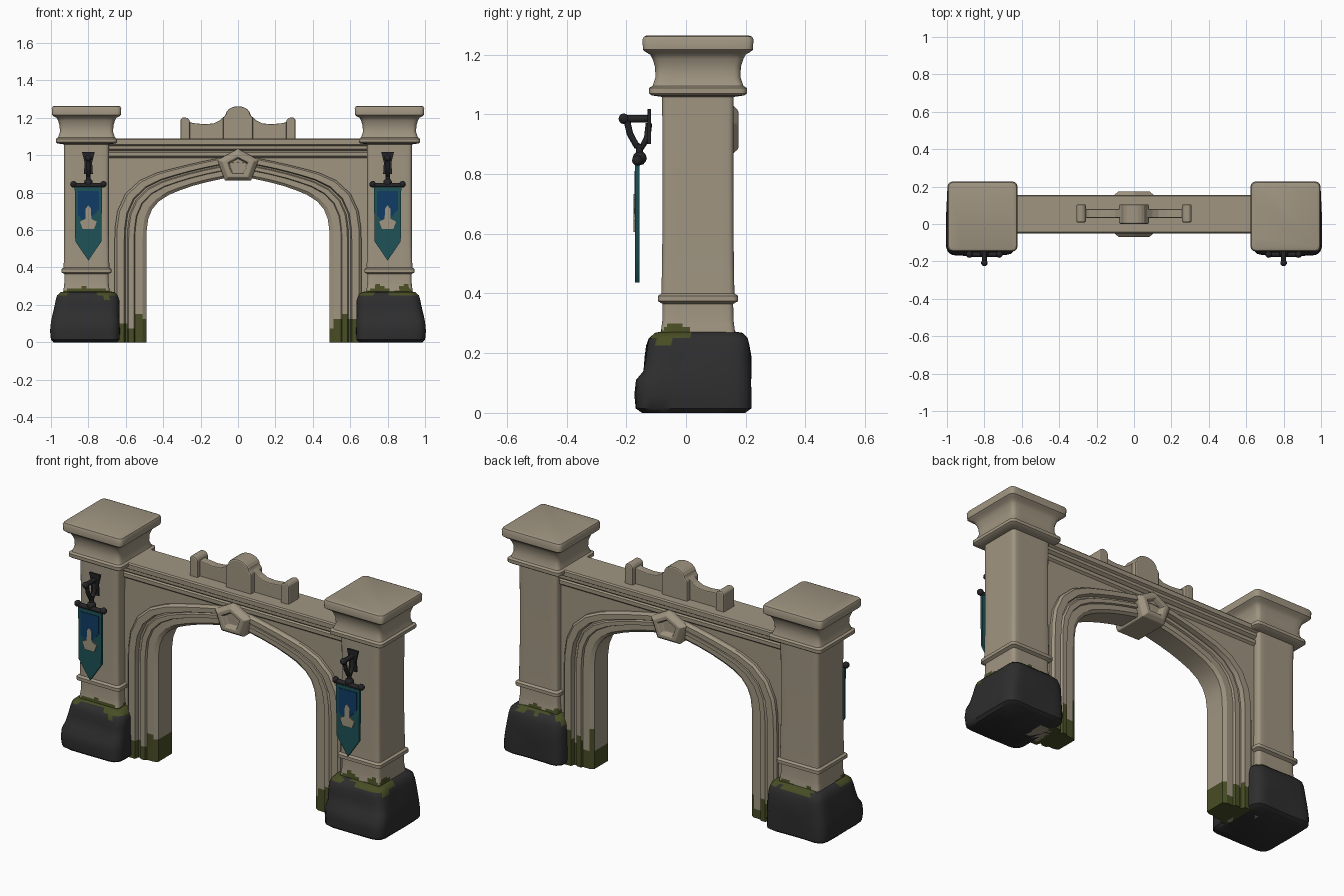
import bpy, bmesh, math
from mathutils import Vector, noise

cube = bpy.data.objects.get("Cube")
if cube:
    bpy.data.objects.remove(cube)


def material(name, r, g, b):
    m = bpy.data.materials.new(name)
    m.use_nodes = True
    m.diffuse_color = (r, g, b, 1)
    node = m.node_tree.nodes["Principled BSDF"]
    node.inputs["Base Color"].default_value = (r, g, b, 1)
    node.inputs["Roughness"].default_value = 0.9
    return m


STONE = material("warm stone", 0.35, 0.30, 0.22)
ROCK = material("dark rock", 0.027, 0.027, 0.028)
MOSS = material("moss green", 0.065, 0.075, 0.018)
IRON = material("black iron", 0.018, 0.018, 0.02)
TEAL = material("teal cloth", 0.013, 0.085, 0.095)
BLUE = material("deep blue", 0.005, 0.045, 0.13)


def finish(bm, name, mats, rule=None, bevel=0, angle=35):
    """Turn a bmesh into a shaded object, colouring faces by a rule."""
    bmesh.ops.recalc_face_normals(bm, faces=bm.faces)
    if rule:
        for f in bm.faces:
            f.material_index = int(rule(f.calc_center_median()))
    me = bpy.data.meshes.new(name)
    bm.to_mesh(me)
    bm.free()
    for m in mats:
        me.materials.append(m)
    ob = bpy.data.objects.new(name, me)
    bpy.context.collection.objects.link(ob)
    bpy.ops.object.select_all(action='DESELECT')
    ob.select_set(True)
    bpy.context.view_layer.objects.active = ob
    if bevel:
        mod = ob.modifiers.new("soft edges", 'BEVEL')
        mod.width, mod.segments, mod.limit_method = bevel, 2, 'ANGLE'
    else:
        bpy.ops.object.shade_smooth_by_angle(angle=math.radians(angle))
    return ob


def skin(loops, closed=True):
    """Bridge equal-length vertex loops and cap both ends."""
    bm = bmesh.new()
    rows = [[bm.verts.new(p) for p in loop] for loop in loops]
    for a, b in zip(rows, rows[1:]):
        for i in range(len(a)):
            j = (i + 1) % len(a)
            bm.faces.new((a[i], a[j], b[j], b[i]))
    bm.faces.new(rows[0])
    bm.faces.new(rows[-1])
    return bm


def prism(name, pts, layers, mat, cx=0, sx=1, bevel=0.0):
    """Outline in x and z carried through (y, scale) layers."""
    mx = sum(p[0] for p in pts) / len(pts)
    mz = sum(p[1] for p in pts) / len(pts)
    loops = [[(cx + sx * (mx + (x - mx) * k), y, mz + (z - mz) * k) for x, z in pts]
             for y, k in layers]
    return finish(skin(loops), name, [mat], bevel=bevel)


def rounded_ring(z, x0, x1, y0, y1, r, n=8):
    """Rounded rectangle with n spans along each side."""
    out = []
    corners = [(x1 - r, y1 - r), (x0 + r, y1 - r), (x0 + r, y0 + r), (x1 - r, y0 + r)]
    for q, (cx, cy) in enumerate(corners):
        arc = [Vector((cx + r * math.cos(a), cy + r * math.sin(a), z))
               for a in (math.pi / 2 * (q + t / 3) for t in range(4))]
        nx, ny = corners[(q + 1) % 4]
        a = math.pi / 2 * (q + 1)
        end = Vector((nx + r * math.cos(a), ny + r * math.sin(a), z))
        out += arc + [arc[-1].lerp(end, t / n) for t in range(1, n)]
    return out


def wave(p, freq=9):
    return noise.noise(Vector(p) * freq)


def mossy_side(c, s):
    """Moss avoids the outer rear of each pillar."""
    return not (s * c.x > 0.9 and c.y > 0.02)


def pillar(s, side):
    cx = s * 0.81

    def loft(name, sections, r, mats, rule=None, rough=0):
        loops = []
        for z, x0, x1, y0, y1 in sections:
            ring = rounded_ring(z, x0, x1, y0, y1, r)
            for p in ring:
                if rough:
                    k = 1 - rough * (0.5 + wave(p, 7))
                    p.x, p.y = p.x * k, 0.03 + (p.y - 0.03) * k
            loops.append([(cx + s * p.x, p.y, p.z) for p in ring])
        return finish(skin(loops), side + name, mats, rule, angle=40)

    def sq(z, h):
        return (z, -h, h, 0.04 - h, 0.04 + h)

    # rough foundation boulder, bulging at the lower front
    loft("_base_rock", [
        (0, -.165, .175, -.15, .20), (.015, -.18, .19, -.17, .22), (.06, -.183, .194, -.172, .222),
        (.11, -.182, .19, -.168, .222), (.14, -.18, .185, -.145, .222), (.19, -.178, .175, -.138, .22),
        (.225, -.176, .168, -.133, .215), (.25, -.168, .16, -.125, .208), (.268, -.15, .14, -.105, .19),
        (.275, -.11, .1, -.07, .15)], 0.05, [ROCK, MOSS],
        lambda c: c.z > 0.25 + 0.04 * wave(c, 14) and mossy_side(c, s), 0.03)
    # shaft with plinth, moss creeping up its foot
    low = [sq(.24 + .012 * i, .128 - .0015 * i) for i in range(7)]
    loft("_shaft", low + [sq(.365, .118), sq(.374, .134), sq(.392, .134), sq(.40, .122),
                          sq(.6, .119), sq(.9, .119), sq(1.08, .12)], 0.018, [STONE, MOSS],
         lambda c: c.z < 0.285 + 0.04 * wave(c, 14) and mossy_side(c, s))
    # moulded capital and slab
    loft("_capital", [sq(1.058, .12), sq(1.063, .155), sq(1.07, .164), sq(1.088, .164), sq(1.095, .152),
                      sq(1.125, .142), sq(1.16, .144), sq(1.185, .152), sq(1.2, .16), sq(1.208, .175),
                      sq(1.216, .184), sq(1.25, .186), sq(1.26, .181), sq(1.264, .17)], 0.022, [STONE])


# hanging banner and its iron bracket
def tube(name, pts, radius):
    cu = bpy.data.curves.new(name, 'CURVE')
    cu.dimensions, cu.bevel_depth, cu.bevel_resolution = '3D', radius, 2
    cu.use_fill_caps = True
    sp = cu.splines.new('POLY')
    sp.points.add(len(pts) - 1)
    for q, p in zip(sp.points, pts):
        q.co = (*p, 1)
    cu.materials.append(IRON)
    bpy.context.collection.objects.link(bpy.data.objects.new(name, cu))


def ball(name, loc, r):
    bm = bmesh.new()
    bmesh.ops.create_icosphere(bm, subdivisions=2, radius=r)
    bmesh.ops.translate(bm, verts=bm.verts, vec=loc)
    finish(bm, name, [IRON])


def banner(s, side):
    cx = s * 0.80
    prism(side + "_banner_cloth", [(-.073, .83), (.073, .83), (.07, .54), (0, .437), (-.07, .54)],
          [(-.17, 1), (-.156, 1)], TEAL, cx)
    prism(side + "_banner_field", [(-.056, .81), (.056, .81), (.056, .71), (.02, .67), (-.02, .64), (-.056, .68)],
          [(-.173, 1), (-.169, 1)], BLUE, cx)
    prism(side + "_banner_emblem", [(-.014, .715), (0, .733), (.014, .715), (.016, .66), (.045, .645),
                                    (.03, .605), (-.03, .605), (-.045, .645), (-.016, .66)],
          [(-.176, 1), (-.169, 1)], STONE, cx)
    tube(side + "_banner_rod", [(cx - .087, -.163, .84), (cx + .087, -.163, .84)], 0.013)
    for e in (-1, 1):
        ball(side + "_rod_end", (cx + e * .08, -.163, .845), 0.018)
    ball(side + "_hanging_knob", (cx, -.155, .853), 0.024)
    prism(side + "_wall_plate", [(-.034, 1.018), (.034, 1.018), (.02, .96), (.024, .9), (-.024, .9), (-.02, .96)],
          [(-.129, 1), (-.117, 1)], IRON, cx)
    tube(side + "_bracket_arm", [(cx, -.215, .985), (cx, -.12, .985)], 0.013)
    ball(side + "_arm_finial", (cx, -.208, .985), 0.018)
    tube(side + "_bracket_strap", [(cx, -.198, .98), (cx, -.188, .935), (cx, -.166, .895), (cx, -.148, .89),
                                   (cx, -.13, .92), (cx, -.124, .97)], 0.011)
    tube(side + "_hanger", [(cx, -.156, .9), (cx, -.156, .84)], 0.012)


for s, side in ((1, "left"), (-1, "right")):
    pillar(s, side)
    banner(s, side)

# arch path: straight legs and a flattened crown
MID = 0.053
half = [(-.49, .025 * i) for i in range(11)] + [
    (-.49, .4), (-.49, .52), (-.488, .6), (-.48, .66), (-.46, .71), (-.425, .752), (-.37, .788),
    (-.31, .813), (-.24, .837), (-.16, .858), (-.08, .875), (0, .885)]
path = [Vector(p) for p in half + [(-x, z) for x, z in reversed(half[:-1])]]


def outward(i):
    t = path[min(i + 1, len(path) - 1)] - path[max(i - 1, 0)]
    t.normalize()
    width = 0.112 + 0.058 * min(1, abs(path[i].x) / 0.47) ** 4
    return Vector((-t.y, t.x)) * width


# stepped arch moulding swept along the path
steps = [(0, .06), (.12, .072), (.36, .072), (.39, .083), (.56, .083), (.6, .073), (.66, .073),
         (.7, .098), (.93, .098), (1, .085)]
section = [(d, -h) for d, h in steps] + [(d, h) for d, h in reversed(steps)]
loops = []
for i, p in enumerate(path):
    o = outward(i)
    loops.append([(p.x + o.x * d, MID + h, p.y + o.y * d) for d, h in section])
finish(skin(loops), "arch_moulding", [STONE, MOSS],
       lambda c: c.z < 0.13 + 0.13 * wave((c.x, c.y, 0), 22), angle=30)

# wall panel above and beside the arch
edge = [p + outward(i) * 0.8 for i, p in enumerate(path)]
outline = [(-.72, 0)] + [tuple(p) for p in edge] + [(.72, 0), (.72, 1.05), (-.72, 1.05)]
prism("spandrel_wall", outline, [(MID - .07, 1), (MID + .07, 1)], STONE)

# cornice with stepped mouldings
prof = [(.07, .985), (.082, .995), (.082, 1.015), (.074, 1.022), (.09, 1.034), (.09, 1.05),
        (.103, 1.058), (.103, 1.083), (.097, 1.09)]
prof = [(MID - h, z) for h, z in prof] + [(MID + h, z) for h, z in reversed(prof)]
finish(skin([[(x, y, z) for y, z in prof] for x in (-.72, .72)]), "cornice", [STONE], angle=25)

# keystone with a sunken facet on both faces
faces = [(.095, .42), (.122, .52), (.122, .76), (.1, 1)]
prism("keystone", [(-.11, .975), (0, 1.035), (.11, .975), (.07, .865), (-.07, .865)],
      [(MID - d, k) for d, k in faces] + [(MID + d, k) for d, k in reversed(faces)], STONE, bevel=0.004)

# crest: rounded centre block, low curved walls and end posts
dome = [(.066 * math.cos(a), 1.215 + .047 * math.sin(a)) for a in (math.pi * t / 10 for t in range(11))]
prism("crest_block", [(-.08, 1.08), (.08, 1.08), (.08, 1.2)] + dome + [(-.08, 1.2)],
      [(.0, 1), (.105, 1)], STONE, bevel=0.008)
for s, side in ((1, "left"), (-1, "right")):
    prism(side + "_crest_wall", [(.06, 1.08), (.28, 1.08), (.28, 1.185), (.24, 1.172), (.18, 1.166),
                                 (.13, 1.17), (.1, 1.185), (.06, 1.22)],
          [(.032, 1), (.08, 1)], STONE, sx=s, bevel=0.005)
    prism(side + "_crest_post", [(.257, 1.08), (.308, 1.08), (.308, 1.19), (.295, 1.203), (.27, 1.2), (.257, 1.185)],
          [(.008, 1), (.105, 1)], STONE, sx=s, bevel=0.008)
